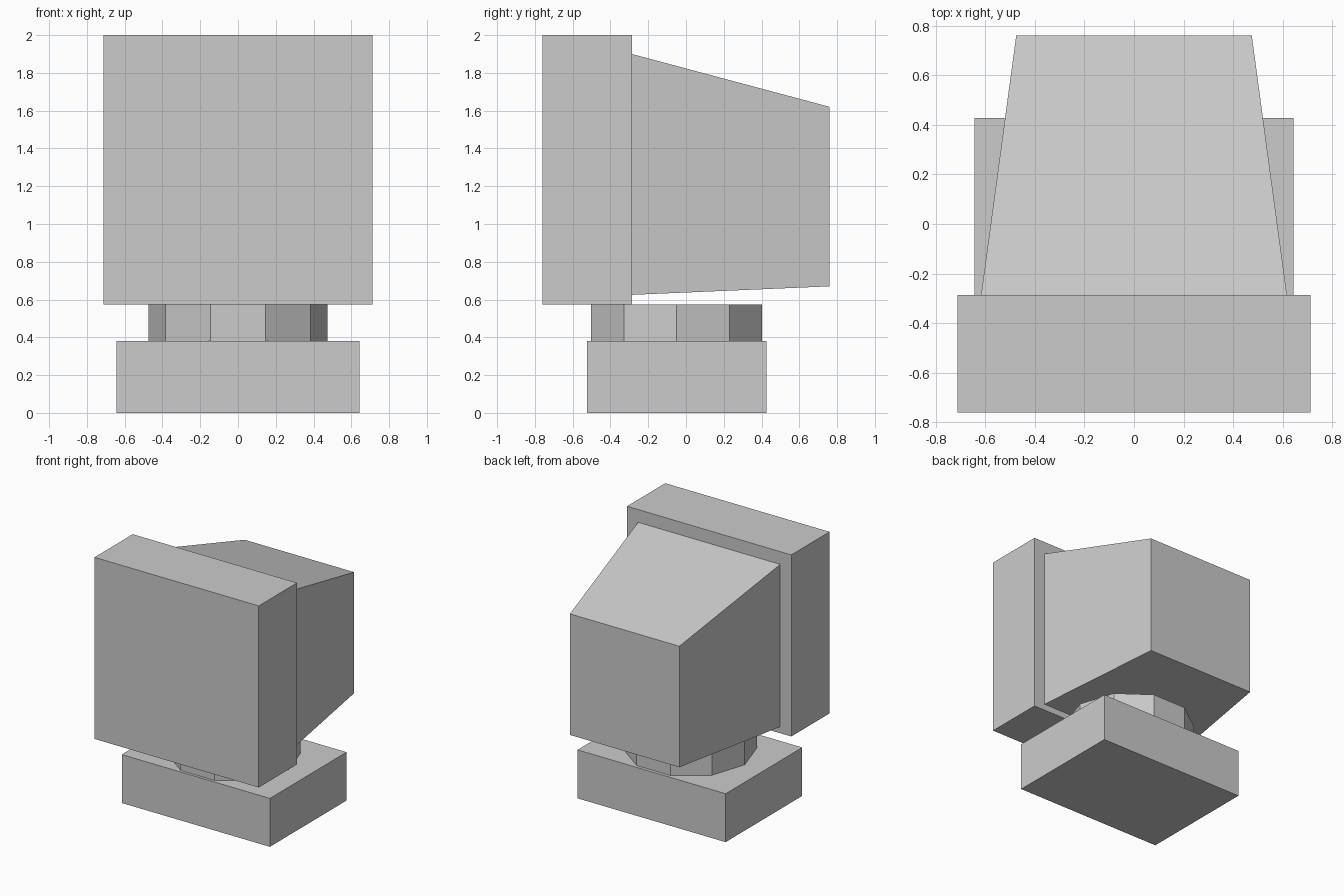
import bpy
import bmesh

default = bpy.data.objects.get("Cube")
if default:
    bpy.data.objects.remove(default, do_unlink=True)


def finish(name, bm):
    bmesh.ops.recalc_face_normals(bm, faces=bm.faces)
    mesh = bpy.data.meshes.new(name)
    bm.to_mesh(mesh)
    bm.free()
    obj = bpy.data.objects.new(name, mesh)
    bpy.context.collection.objects.link(obj)
    return obj


def tapered_box(name, front, back):
    """Loft between two upright rectangles given as (y, half_width, z_low, z_high)."""
    bm = bmesh.new()
    rings = []
    for y, w, low, high in (front, back):
        corners = ((-w, low), (w, low), (w, high), (-w, high))
        rings.append([bm.verts.new((x, y, z)) for x, z in corners])
    a, b = rings
    bm.faces.new(a)
    bm.faces.new(b[::-1])
    for i in range(4):
        j = (i + 1) % 4
        bm.faces.new((a[i], b[i], b[j], a[j]))
    return finish(name, bm)


def box(name, half_width, y_range, z_range):
    front, back = [(y, half_width, *z_range) for y in y_range]
    return tapered_box(name, front, back)


BASE_TOP, SCREEN_BOTTOM = 0.38, 0.575
SCREEN_BACK = -0.287

# Stand base
box("stand_base", 0.643, (-0.523, 0.427), (0, BASE_TOP))

# Ten-sided swivel neck between base and screen
bm = bmesh.new()
bmesh.ops.create_cone(bm, cap_ends=True, segments=10, radius1=0.475,
                      radius2=0.475, depth=SCREEN_BOTTOM - BASE_TOP)
for v in bm.verts:
    # the primitive starts on an axis, which puts one corner on +y
    v.co.x, v.co.y = v.co.y, -v.co.x
if max(v.co.x for v in bm.verts) < max(v.co.y for v in bm.verts):
    for v in bm.verts:
        v.co.x, v.co.y = v.co.y, -v.co.x
bmesh.ops.translate(bm, verts=bm.verts,
                    vec=(0, -0.05, (SCREEN_BOTTOM + BASE_TOP) / 2))
finish("swivel_neck", bm)

# Screen block and tapering rear housing
box("screen_block", 0.713, (-0.761, SCREEN_BACK), (SCREEN_BOTTOM, 2))
tapered_box("rear_housing", (SCREEN_BACK, 0.617, 0.625, 1.90),
            (0.761, 0.475, 0.67, 1.62))
